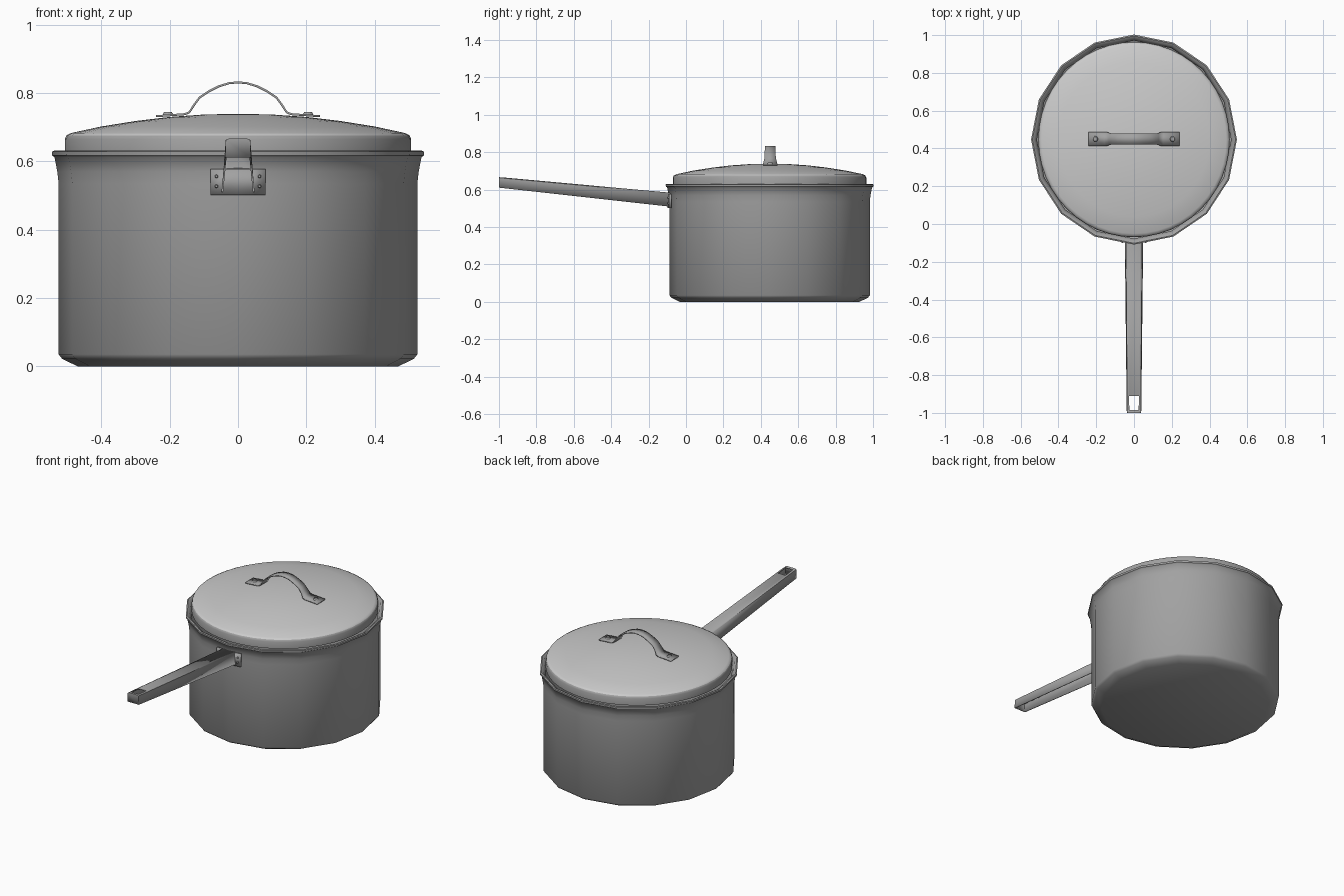
import bpy, bmesh, math

if "Cube" in bpy.data.objects:
    bpy.data.objects.remove(bpy.data.objects["Cube"])

CY = 0.447      # pot centre in y
SY = 1.02       # the pot is very slightly longer front to back


def paint(name, v):
    mat = bpy.data.materials.new(name)
    mat.diffuse_color = (v, v, v, 1)
    mat.use_nodes = True
    mat.node_tree.nodes["Principled BSDF"].inputs["Base Color"].default_value = mat.diffuse_color
    return mat


DARK = paint("dark_metal", 0.36)
LIGHT = paint("lid_metal", 0.8)


def finish(bm, name, angle=35, thickness=0):
    bmesh.ops.recalc_face_normals(bm, faces=bm.faces)
    me = bpy.data.meshes.new(name)
    bm.to_mesh(me)
    bm.free()
    me.materials.append(DARK)
    ob = bpy.data.objects.new(name, me)
    bpy.context.collection.objects.link(ob)
    bpy.ops.object.select_all(action='DESELECT')
    ob.select_set(True)
    bpy.context.view_layer.objects.active = ob
    if thickness:
        mod = ob.modifiers.new("sheet", 'SOLIDIFY')
        mod.thickness = thickness
        mod.offset = 0
    bpy.ops.object.shade_smooth_by_angle(angle=math.radians(angle))
    return ob


def lathe(name, profile, sides, angle=35):
    """Revolve (radius, z) points about the pot axis; radius 0 makes a pole."""
    bm = bmesh.new()
    rings = []
    for r, z in profile:
        if r == 0:
            rings.append([bm.verts.new((0, CY, z))] * sides)
        else:
            rings.append([bm.verts.new((r * math.cos(2 * math.pi * i / sides),
                                        CY + SY * r * math.sin(2 * math.pi * i / sides), z))
                          for i in range(sides)])
    for a, b in zip(rings, rings[1:]):
        for i in range(sides):
            j = (i + 1) % sides
            bm.faces.new(list(dict.fromkeys((a[i], a[j], b[j], b[i]))))
    return finish(bm, name, angle)


def rivet(name, loc, radius, height, rot=(0, 0, 0)):
    bpy.ops.mesh.primitive_cone_add(vertices=12, radius1=radius, radius2=radius * 0.6,
                                    depth=height, location=loc, rotation=rot)
    bpy.context.object.name = name
    bpy.context.object.data.materials.append(DARK)


# Pot: bevelled base, straight wall, flared top, rolled lip and inner wall
lathe("pot", [(0, 0), (0.47, 0), (0.515, 0.022), (0.525, 0.035), (0.525, 0.535), (0.529, 0.57),
              (0.537, 0.612), (0.544, 0.617), (0.545, 0.628), (0.538, 0.631), (0.525, 0.624),
              (0.514, 0.60), (0.514, 0.04), (0.46, 0.012), (0, 0.012)], 16, 45)

# Lid: dark skirt and lighter shallow dome, closed underneath
lid = lathe("lid", [(0, 0.728), (0.485, 0.668), (0.498, 0.625), (0.507, 0.625), (0.507, 0.665),
                    (0.502, 0.676), (0.488, 0.683), (0.40, 0.702), (0.30, 0.718), (0.20, 0.73),
                    (0.10, 0.737), (0, 0.739)], 48, 50)
lid.data.materials.append(LIGHT)
for f in lid.data.polygons:
    if f.normal.z > 0.7:
        f.material_index = 1

# Lid handle: bent strap, wider at the feet
half = [(0.24, 0.732, 0.038), (0.155, 0.738, 0.038), (0.142, 0.744, 0.036), (0.128, 0.766, 0.031),
        (0.112, 0.787, 0.029), (0.085, 0.805, 0.029), (0.055, 0.820, 0.028), (0.025, 0.829, 0.028)]
path = half + [(0, 0.831, 0.028)] + [(-x, z, w) for x, z, w in reversed(half)]
bm = bmesh.new()
rows = [[bm.verts.new((x, CY + 0.003 + s * w, z)) for s in (-1, 1)] for x, z, w in path]
for a, b in zip(rows, rows[1:]):
    bm.faces.new((a[0], a[1], b[1], b[0]))
finish(bm, "lid_handle", 40, 0.006)
for s in (-1, 1):
    rivet("lid_rivet", (s * 0.205, CY + 0.003, 0.739), 0.018, 0.012)


# Long handle: tapering channel, open below, with a hanging slot near the tip
# station: y, top z, bottom z, top half width, bottom half width
def station(y):
    t = (y + 1) / 0.91
    return (y, 0.665 - 0.083 * t, 0.611 - 0.101 * t, 0.034 + 0.006 * t, 0.036 + 0.010 * t)


bm = bmesh.new()
rows = []
for y in (-0.998, -0.984, -0.91, -0.085):
    y, zt, zb, w, wb = station(y)
    right = [(0.75 * w, zt), (w, zt - 0.003), (wb, zb)]
    pts = [(-x, z) for x, z in reversed(right)] + right
    rows.append([bm.verts.new((x, y, z)) for x, z in pts])
for k, (a, b) in enumerate(zip(rows, rows[1:])):
    for i in range(5):
        if not (k == 1 and i == 2):          # leave the hanging slot open
            bm.faces.new((a[i], a[i + 1], b[i + 1], b[i]))
bm.faces.new(rows[0])                         # closed tip
finish(bm, "long_handle", 40, 0.005)

# Mounting plate, bent slightly to follow the pot wall
bm = bmesh.new()
rows = [[bm.verts.new((x, -0.094 + abs(x) * 0.13, z)) for z in (0.502, 0.578)]
        for x in (-0.079, -0.04, 0, 0.04, 0.079)]
for a, b in zip(rows, rows[1:]):
    bm.faces.new((a[0], b[0], b[1], a[1]))
finish(bm, "handle_plate", 40, 0.012)
for s in (-1, 1):
    for z in (0.527, 0.556):
        rivet("plate_rivet", (s * 0.063, -0.093, z), 0.006, 0.014, (math.pi / 2, 0, 0))
